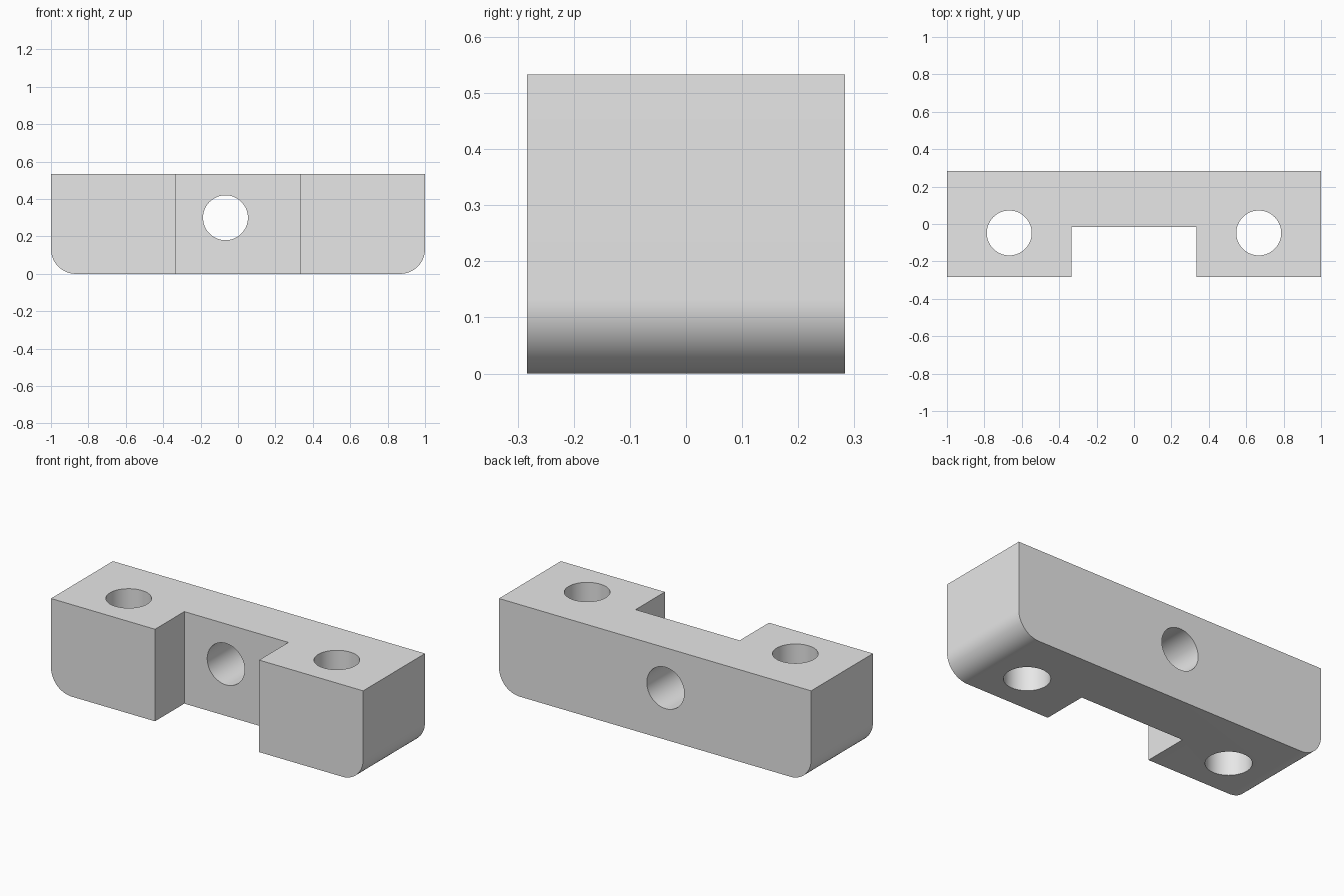
import bpy
from math import radians, sin, cos

if "Cube" in bpy.data.objects:
    bpy.data.objects.remove(bpy.data.objects["Cube"])

HALF_DEPTH = 0.283
HEIGHT = 0.533
FILLET = 0.133
HOLE_RADIUS = 0.12
STEPS = 16

grey = bpy.data.materials.new("light grey")
grey.use_nodes = True
colour = (0.8, 0.8, 0.8, 1)
grey.diffuse_color = colour
grey.node_tree.nodes["Principled BSDF"].inputs["Base Color"].default_value = colour


def corner(side, start):
    """Points along a rounded lower corner on one side of the profile."""
    angles = [radians(start + 90 * i / STEPS) for i in range(STEPS + 1)]
    return [(side * (1 - FILLET) + FILLET * cos(a), FILLET + FILLET * sin(a)) for a in angles]


def cut(target, cutter):
    """Subtract a cutter from the target, then discard it."""
    cutter.hide_render = True
    mod = target.modifiers.new("cut", "BOOLEAN")
    mod.operation = "DIFFERENCE"
    mod.solver = "EXACT"
    mod.object = cutter
    bpy.context.view_layer.objects.active = target
    bpy.ops.object.modifier_apply(modifier=mod.name)
    bpy.data.objects.remove(cutter)


def hole(target, location, rotation=(0, 0, 0)):
    bpy.ops.mesh.primitive_cylinder_add(vertices=64, radius=HOLE_RADIUS, depth=2,
                                        location=location, rotation=rotation)
    cut(target, bpy.context.object)


# Block: profile with two rounded lower corners, extruded front to back
profile = corner(-1, 180) + corner(1, 270) + [(1, HEIGHT), (-1, HEIGHT)]
n = len(profile)
verts = [(x, y, z) for y in (-HALF_DEPTH, HALF_DEPTH) for x, z in profile]
faces = [list(range(n)), list(range(2 * n - 1, n - 1, -1))]
faces += [[(i + 1) % n, i, i + n, (i + 1) % n + n] for i in range(n)]
mesh = bpy.data.meshes.new("mounting_block")
mesh.from_pydata(verts, [], faces)
mesh.materials.append(grey)
block = bpy.data.objects.new("mounting_block", mesh)
bpy.context.collection.objects.link(block)

# Front notch
bpy.ops.mesh.primitive_cube_add(size=1, location=(0, -0.515, 0.25))
notch = bpy.context.object
notch.scale = (0.667, 1, 2)
cut(block, notch)

# Vertical holes through both ends, horizontal hole through the web
for side in (-1, 1):
    hole(block, (side * 0.667, -0.048, 0.25))
hole(block, (-0.067, 0, 0.3), (radians(90), 0, 0))

# Smooth curved walls, crisp edges
bpy.ops.object.select_all(action="DESELECT")
block.select_set(True)
bpy.context.view_layer.objects.active = block
bpy.ops.object.shade_smooth_by_angle(angle=radians(30))
